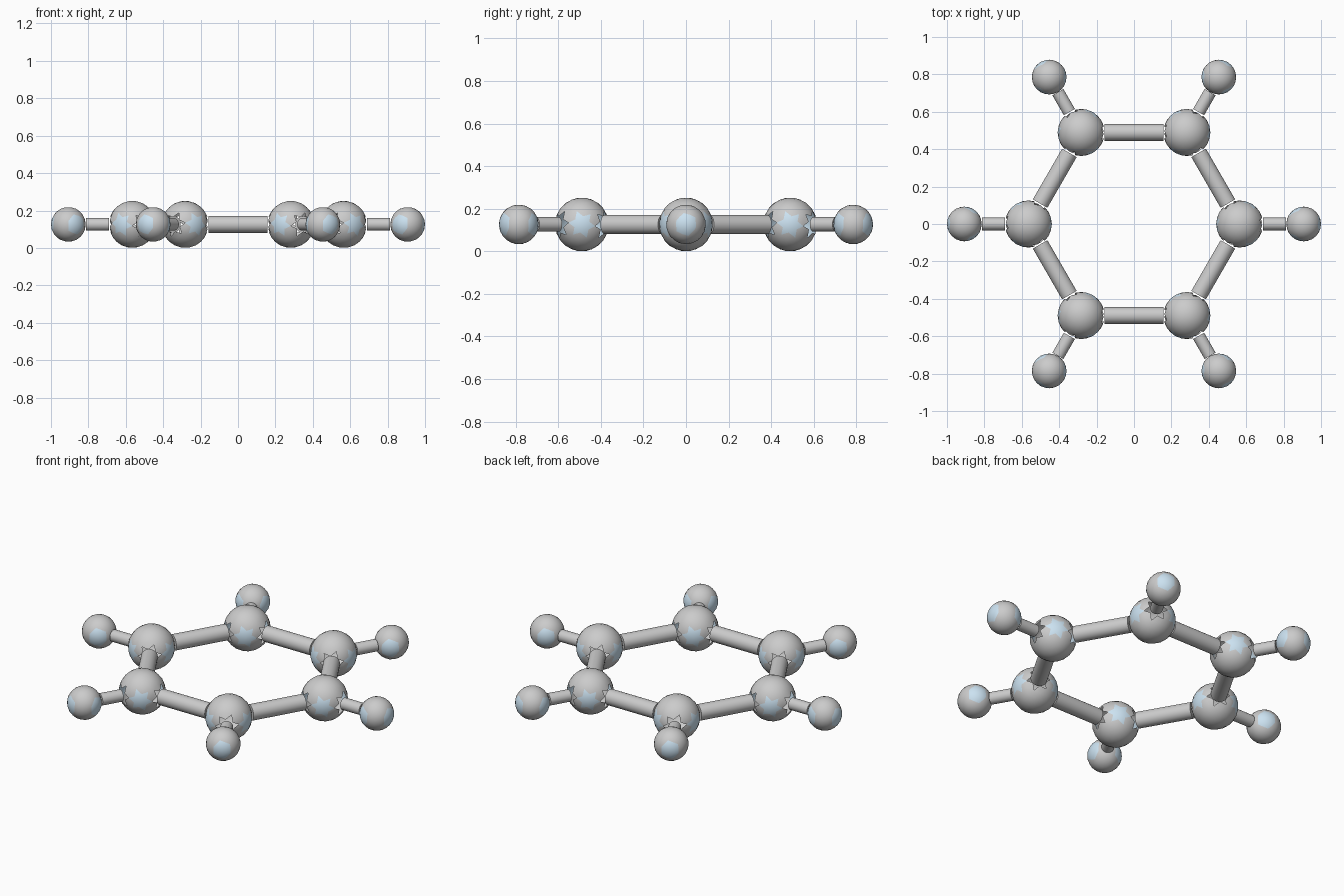
import bpy, bmesh
from math import radians, cos, sin, tau
from mathutils import Matrix, Vector

if "Cube" in bpy.data.objects:
    bpy.data.objects.remove(bpy.data.objects["Cube"])

BIG_R, SMALL_R = 0.126, 0.093        # ball radii
RING, OUTER = 0.565, 0.907           # distances from the centre
Z = 0.126

# Light blue for the marked patches on the balls
blue = bpy.data.materials.new("light_blue")
blue.diffuse_color = (0.60, 0.76, 0.88, 1)
blue.use_nodes = True
blue.node_tree.nodes["Principled BSDF"].inputs["Base Color"].default_value = blue.diffuse_color


def polar(r, deg):
    a = radians(deg)
    return Vector((r * cos(a), r * sin(a), Z))


def aligned_sphere(radius):
    """Icosphere turned so a face points up and edge midpoints lie on the equator."""
    base = bmesh.new()
    bmesh.ops.create_icosphere(base, subdivisions=1, radius=1)
    base.faces.ensure_lookup_table()
    up = base.faces[0].calc_center_median().normalized()
    mids = [(e.verts[0].co + e.verts[1].co).normalized() for e in base.edges]
    fwd = min(mids, key=lambda m: abs(m.dot(up)))
    rot = Matrix((fwd, up.cross(fwd), up))
    base.free()
    bm = bmesh.new()
    bmesh.ops.create_icosphere(bm, subdivisions=3, radius=radius)
    bmesh.ops.transform(bm, matrix=rot.to_4x4(), verts=bm.verts)
    return bm


def patch(bm, deg, star):
    """Faces around an equator point: a six-pointed star or a two-ring hexagon."""
    d = Vector((cos(radians(deg)), sin(radians(deg)), 0))
    v = max(bm.verts, key=lambda w: w.co.dot(d))
    inner = set(v.link_faces)
    if star:
        return inner | {f for g in inner for e in g.edges for f in e.link_faces}
    return inner | {f for g in inner for w in g.verts for f in w.link_faces}


def ball_mesh(name, radius, marks, star, holes=()):
    bm = aligned_sphere(radius)
    for deg in marks:
        for f in patch(bm, deg, star):
            f.material_index = 1
    cut = set()
    for deg in holes:
        cut |= patch(bm, deg, star)
    if cut:
        bmesh.ops.delete(bm, geom=list(cut), context='FACES')
    for f in bm.faces:
        f.smooth = True
    me = bpy.data.meshes.new(name)
    bm.to_mesh(me)
    bm.free()
    me.materials.append(None)
    me.materials.append(blue)
    return me


def place(name, mesh, loc, deg):
    ob = bpy.data.objects.new(name, mesh)
    ob.location = loc
    ob.rotation_euler.z = radians(deg)
    bpy.context.collection.objects.link(ob)


def rod(name, a, b, trim_a, trim_b, radius):
    d = (b - a).normalized()
    a, b = a + d * trim_a, b - d * trim_b
    bpy.ops.mesh.primitive_cylinder_add(vertices=32, radius=radius, depth=(b - a).length,
                                        location=(a + b) / 2,
                                        rotation=d.to_track_quat('Z', 'Y').to_euler())
    bpy.context.object.name = name
    bpy.ops.object.shade_smooth_by_angle(angle=radians(40))


# Large balls have star sockets where the rods meet them
large = ball_mesh("large_ball", BIG_R, (60, 180, 300), True, (0, 120, 240))
small = ball_mesh("small_ball", SMALL_R, (0, 120, 240), False)

# Six-fold ring
for i in range(6):
    deg = i * 60
    here, nxt, out = polar(RING, deg), polar(RING, deg + 60), polar(OUTER, deg)
    place(f"large_ball_{i}", large, here, deg)
    place(f"small_ball_{i}", small, out, deg)
    rod(f"ring_rod_{i}", here, nxt, BIG_R, BIG_R, 0.045)
    rod(f"outer_rod_{i}", here, out, BIG_R, SMALL_R, 0.034)
